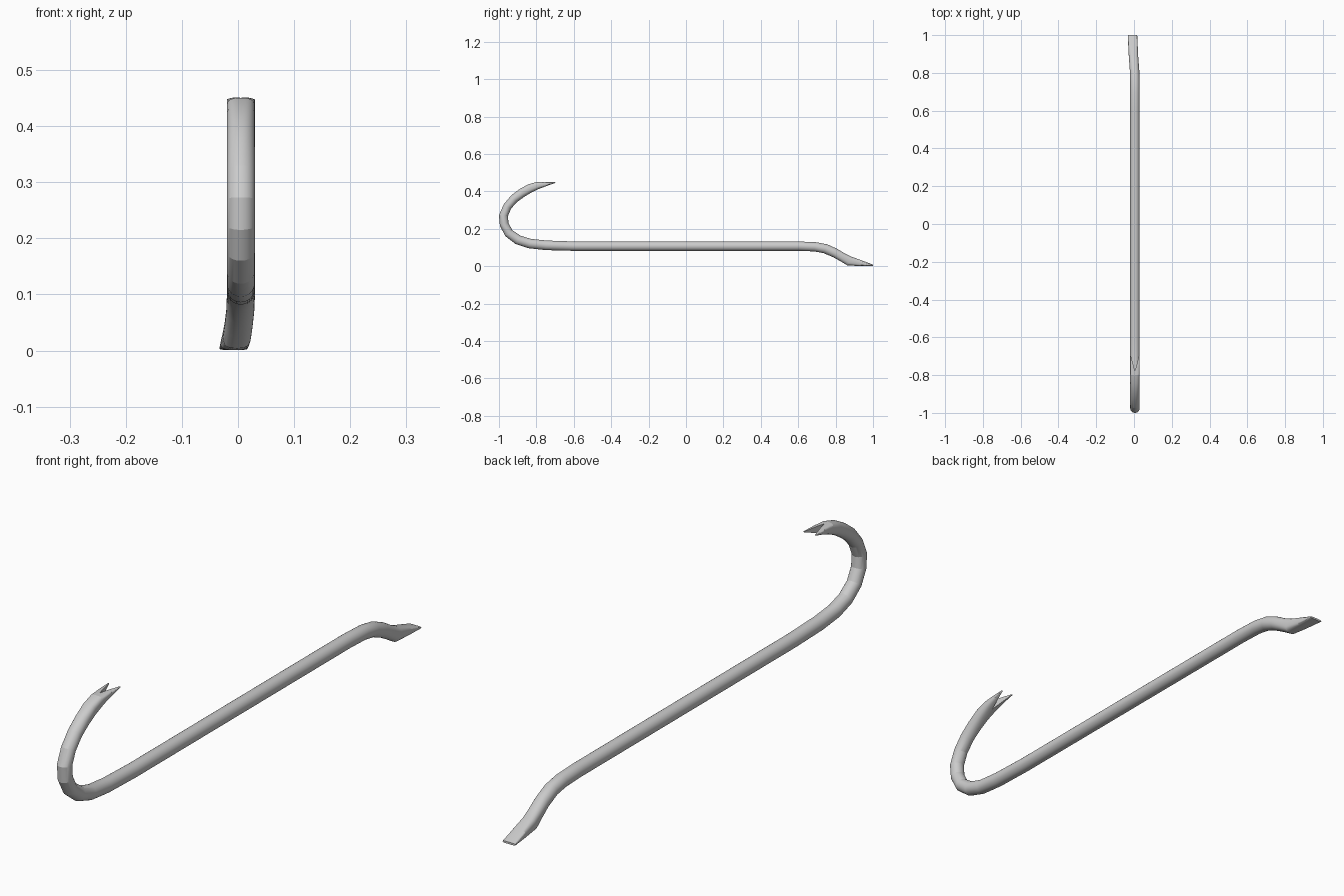
import bpy, bmesh, math
from mathutils import Vector

if "Cube" in bpy.data.objects:
    bpy.data.objects.remove(bpy.data.objects["Cube"])

SIDES = 36
HALF_W = 0.025

# Stations: (outer y, outer z, inner y, inner z, centre x, squareness exponent)
stations = [
    # hook, from claw tip down to the shaft
    (-0.698, 0.449, -0.698, 0.445, 0.005, 4.0),
    (-0.750, 0.451, -0.735, 0.432, 0.005, 3.4),
    (-0.800, 0.450, -0.782, 0.415, 0.005, 3.0),
    (-0.845, 0.437, -0.825, 0.395, 0.005, 2.6),
    (-0.890, 0.412, -0.863, 0.372, 0.005, 2.2),
    (-0.935, 0.378, -0.902, 0.344, 0.005, 2.0),
    (-0.975, 0.330, -0.935, 0.308, 0.005, 2.0),
    (-1.000, 0.273, -0.952, 0.268, 0.005, 2.0),
    (-0.995, 0.215, -0.949, 0.230, 0.005, 2.0),
    (-0.965, 0.160, -0.928, 0.192, 0.005, 2.0),
    (-0.912, 0.119, -0.885, 0.163, 0.005, 2.0),
    (-0.842, 0.096, -0.830, 0.146, 0.005, 2.0),
    (-0.750, 0.086, -0.745, 0.137, 0.005, 2.0),
    (-0.600, 0.082, -0.600, 0.132, 0.005, 2.0),
    # straight shaft and bent chisel end
    (0.600, 0.082, 0.600, 0.132, 0.005, 2.0),
    (0.685, 0.079, 0.695, 0.128, 0.005, 2.0),
    (0.735, 0.070, 0.755, 0.117, 0.005, 2.0),
    (0.785, 0.049, 0.808, 0.093, 0.004, 2.1),
    (0.830, 0.024, 0.853, 0.066, 0.001, 2.4),
    (0.863, 0.004, 0.887, 0.050, -0.002, 2.8),
    (0.930, 0.001, 0.942, 0.030, -0.005, 3.4),
    (1.000, 0.001, 1.000, 0.008, -0.008, 4.0),
]


def spow(v, n):
    return math.copysign(abs(v) ** (2 / n), v)


# Bar: rounded sections lofted along the bent profile
bm = bmesh.new()
rings = []
for oy, oz, iy, iz, cx, n in stations:
    a, b = Vector((cx, oy, oz)), Vector((cx, iy, iz))
    mid, half = (a + b) / 2, (a - b) / 2
    ring = []
    for i in range(SIDES):
        t = 2 * math.pi * i / SIDES
        p = mid + half * spow(math.sin(t), n)
        p.x += HALF_W * spow(math.cos(t), n)
        ring.append(bm.verts.new(p))
    rings.append(ring)
for r, s in zip(rings, rings[1:]):
    for i in range(SIDES):
        j = (i + 1) % SIDES
        bm.faces.new((r[i], r[j], s[j], s[i]))
bm.faces.new(rings[0])
bm.faces.new(rings[-1])
bmesh.ops.recalc_face_normals(bm, faces=bm.faces)
mesh = bpy.data.meshes.new("crowbar")
bm.to_mesh(mesh)
bm.free()
bar = bpy.data.objects.new("crowbar", mesh)
bpy.context.collection.objects.link(bar)

# Wedge that cuts the V notch into the claw
bm = bmesh.new()
outline = [(0.005, -0.78), (0.028, -0.69), (-0.018, -0.69)]
low = [bm.verts.new((x, y, 0.3)) for x, y in outline]
face = bm.faces.new(low)
ext = bmesh.ops.extrude_face_region(bm, geom=[face])
for v in ext["geom"]:
    if isinstance(v, bmesh.types.BMVert):
        v.co.z += 0.3
bmesh.ops.recalc_face_normals(bm, faces=bm.faces)
cm = bpy.data.meshes.new("claw_notch_cutter")
bm.to_mesh(cm)
bm.free()
cutter = bpy.data.objects.new("claw_notch_cutter", cm)
bpy.context.collection.objects.link(cutter)
cutter.hide_render = True
cutter.hide_set(True)

# Apply the notch, then smooth around the bar while keeping bends faceted
bpy.context.view_layer.objects.active = bar
bar.select_set(True)
mod = bar.modifiers.new("claw_notch", 'BOOLEAN')
mod.operation = 'DIFFERENCE'
mod.solver = 'EXACT'
mod.object = cutter
bpy.ops.object.modifier_apply(modifier=mod.name)
bpy.data.objects.remove(cutter)
bpy.ops.object.shade_smooth_by_angle(angle=math.radians(14))
